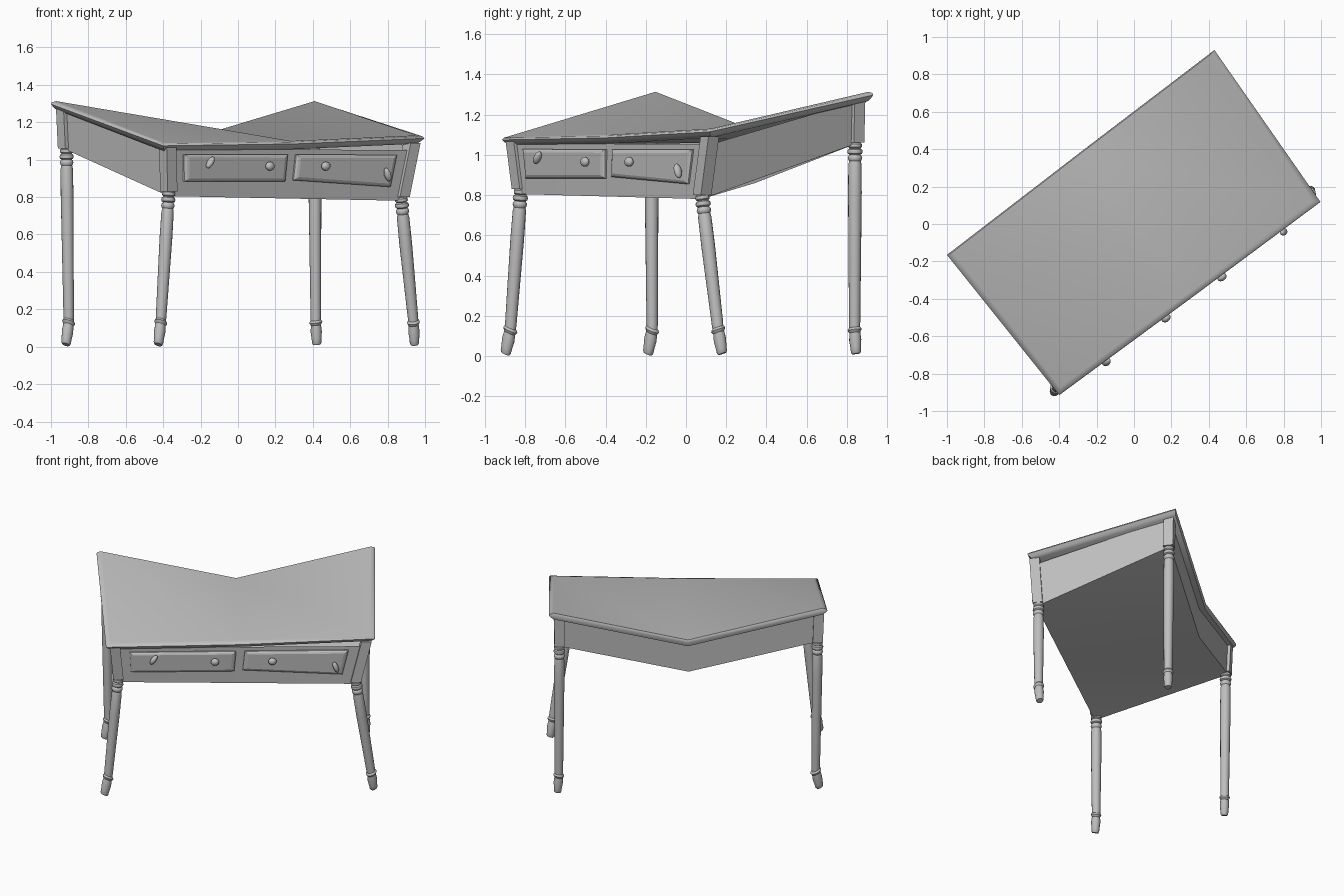
import bpy, bmesh, math
from mathutils import Vector, Matrix

if "Cube" in bpy.data.objects:
    bpy.data.objects.remove(bpy.data.objects["Cube"])

mat = bpy.data.materials.new("plain grey")
mat.diffuse_color = (0.52, 0.52, 0.52, 1)
mat.use_nodes = True
mat.node_tree.nodes["Principled BSDF"].inputs["Base Color"].default_value = mat.diffuse_color

U = Vector((0.794, 0.607, 0))      # along the desk's width
V = Vector((-0.607, 0.794, 0))     # from front to back
UP = Vector((0, 0, 1))
HEX_CAP = [(0, 1, 5), (1, 4, 5), (2, 3, 4), (1, 2, 4)]   # bent sheet, diagonals one way


def finish(bm, name, angle):
    bmesh.ops.recalc_face_normals(bm, faces=bm.faces)
    me = bpy.data.meshes.new(name)
    bm.to_mesh(me)
    bm.free()
    me.materials.append(mat)
    if angle:
        for p in me.polygons:
            p.use_smooth = True
        me.set_sharp_from_angle(angle=math.radians(angle))
    ob = bpy.data.objects.new(name, me)
    bpy.context.collection.objects.link(ob)
    return ob


def loft(name, rings, angle=0, cap=None, close_start=True):
    """Skin closed rings of points and cap the ends."""
    bm = bmesh.new()
    vs = [[bm.verts.new(p) for p in r] for r in rings]
    n = len(vs[0])
    for a, b in zip(vs, vs[1:]):
        for i in range(n):
            j = (i + 1) % n
            bm.faces.new((a[i], a[j], b[j], b[i]))
    for ring in ([vs[0]] if close_start else []) + [vs[-1]]:
        for f in (cap or [range(n)]):
            bm.faces.new([ring[i] for i in f])
    return finish(bm, name, angle)


# Warped table top: front left, front mid, front right, back right, back mid, back left
top = [Vector(p) for p in ((-0.40, -0.915, 1.09), (0.30, -0.40, 1.10), (0.997, 0.118, 1.13),
                           (0.43, 0.93, 1.313), (-0.285, 0.385, 1.105), (-1.0, -0.165, 1.313))]
su = (1, 0, -1, -1, 0, 1)
sv = (1, 1, 1, -0.2, -0.2, -0.2)


def top_ring(inset, dz):
    return [p + U * (a * inset) + V * (b * inset) + UP * dz for p, a, b in zip(top, su, sv)]


loft("table_top", [top_ring(0.03, 0), top_ring(0.006, -0.006), top_ring(0, -0.016),
                   top_ring(0.012, -0.03), top_ring(0.03, -0.045)], angle=50, cap=HEX_CAP)

# Corner posts: (name, top centre, bottom centre)
posts = [("front_left", (-0.375, -0.85, 1.065), (-0.37, -0.82, 0.83)),
         ("front_right", (0.93, 0.118, 1.09), (0.872, 0.08, 0.80)),
         ("back_right", (0.41, 0.845, 1.275), (0.41, 0.84, 1.06)),
         ("back_left", (-0.927, -0.172, 1.275), (-0.917, -0.172, 1.06))]
posts = [(n, Vector(a), Vector(b)) for n, a, b in posts]
CORNER = ((-1, -1), (1, -1), (1, 1), (-1, 1))
for name, a, b in posts:
    loft(name + "_post", [[c + (U * i + V * j) * 0.033 for i, j in CORNER] for c in (a, b)])

# Apron box, open above, with a bent back and closed underside
OUT = 0.013
zt = (1.05, 1.05, 1.27, 1.27)
zb = (0.805, 0.78, 1.06, 1.06)


def body_ring(k, zs, zmid_front, zmid_back):
    c = []
    for p, (i, j), z in zip(posts, CORNER, zs):
        q = p[k] + (U * i + V * j) * OUT
        q.z = z
        c.append(q)
    f, m = (c[0] + c[1]) / 2, (c[2] + c[3]) / 2
    f.z, m.z = zmid_front, zmid_back
    return [c[0], f, c[1], c[2], m, c[3]]


upper = body_ring(1, zt, 1.055, 1.065)
lower = body_ring(2, zb, 0.7925, 0.86)
loft("apron", [upper, lower], angle=40, cap=HEX_CAP, close_start=False)


def front(s, w, off):
    """Point on the apron's front: s across, w up, off outwards."""
    lo = lower[0].lerp(lower[2], s)
    hi = upper[0].lerp(upper[2], s)
    return lo.lerp(hi, w) - V * off


# Two raised drawer fronts; the right one deepens towards its right end
for name, s0, s1, w0, w0r, w1 in (("left_drawer", 0.063, 0.483, 0.32, 0.35, 0.91),
                                  ("right_drawer", 0.517, 0.925, 0.38, 0.27, 0.91)):
    rings = []
    for ins, off in ((0, -0.01), (0, 0.010), (0.010, 0.018), (0.022, 0.022)):
        a, b, h = s0 + ins * 0.7, s1 - ins * 0.7, ins * 3
        rings.append([front(a, w0 + h, off), front(b, w0r + h, off),
                      front(b, w1 - h, off), front(a, w1 - h, off)])
    loft(name, rings)

# Knobs: two round inner ones, two thin tilted outer ones
for k, (x, z, wide, tall, tilt) in enumerate(((-0.175, 0.985, 0.017, 0.036, 0.6),
                                              (0.135, 0.965, 0.027, 0.024, 0),
                                              (0.425, 0.965, 0.027, 0.024, 0),
                                              (0.745, 0.92, 0.017, 0.038, -0.35))):
    s = (x - lower[0].x) / (lower[2].x - lower[0].x)
    p = front(s, 0.6, 0)
    p.z = z
    frame = Matrix((U, V, UP)).transposed().to_4x4()
    place = Matrix.Translation(p) @ frame @ Matrix.Rotation(tilt, 4, 'Y')
    bm = bmesh.new()
    bmesh.ops.create_uvsphere(bm, u_segments=16, v_segments=10, radius=1,
                              matrix=place @ Matrix.Translation((0, -0.040, 0))
                              @ Matrix.Diagonal((wide, 0.02, tall, 1)))
    bmesh.ops.create_cone(bm, cap_ends=True, segments=12, radius1=0.011, radius2=0.011, depth=0.04,
                          matrix=place @ Matrix.Translation((0, -0.018, 0))
                          @ Matrix.Rotation(math.pi / 2, 4, 'X'))
    finish(bm, "knob_%d" % (k + 1), 35)

# Turned legs: ankle and foot positions per post
ends = [((-0.413, -0.873), (-0.428, -0.90)), ((0.938, 0.160), (0.945, 0.182)),
        ((0.416, 0.838), (0.422, 0.846)), ((-0.905, -0.168), (-0.922, -0.192))]
head = [(-0.02, 0.027), (0, 0.027), (0.006, 0.034), (0.022, 0.034), (0.028, 0.027), (0.034, 0.035),
        (0.044, 0.038), (0.054, 0.035), (0.060, 0.027), (0.066, 0.033), (0.076, 0.036),
        (0.086, 0.033), (0.092, 0.029), (0.11, 0.033), (0.25, 0.034)]
ankle_z = 0.13
tail = [(0.165, 0.028), (0.142, 0.027), (0.138, 0.031), (0.130, 0.035), (0.122, 0.031),
        (0.116, 0.027), (0.08, 0.030), (0.04, 0.026), (0.020, 0.025), (0.011, 0.020)]
for (name, _, t), (ank, foot) in zip(posts, ends):
    ank, foot = Vector((*ank, ankle_z)), Vector((*foot, 0.0))
    prof = [(t.z - d, r) for d, r in head] + tail
    rings = []
    for z, r in prof:
        if z > 0.2:
            tilt = (t - ank) / (t.z - ankle_z)
        else:
            tilt = (ank - foot) / ankle_z * 2
        if z > ankle_z:
            c = ank.lerp(t, (z - ankle_z) / (t.z - ankle_z))
        else:
            c = foot.lerp(ank, z / ankle_z)
        ring = []
        for i in range(16):
            o = Vector((math.cos(i * math.pi / 8), math.sin(i * math.pi / 8), 0)) * r
            o.z = -(o.x * tilt.x + o.y * tilt.y)
            ring.append(c + o)
        rings.append(ring)
    loft(name + "_leg", rings, angle=35)
